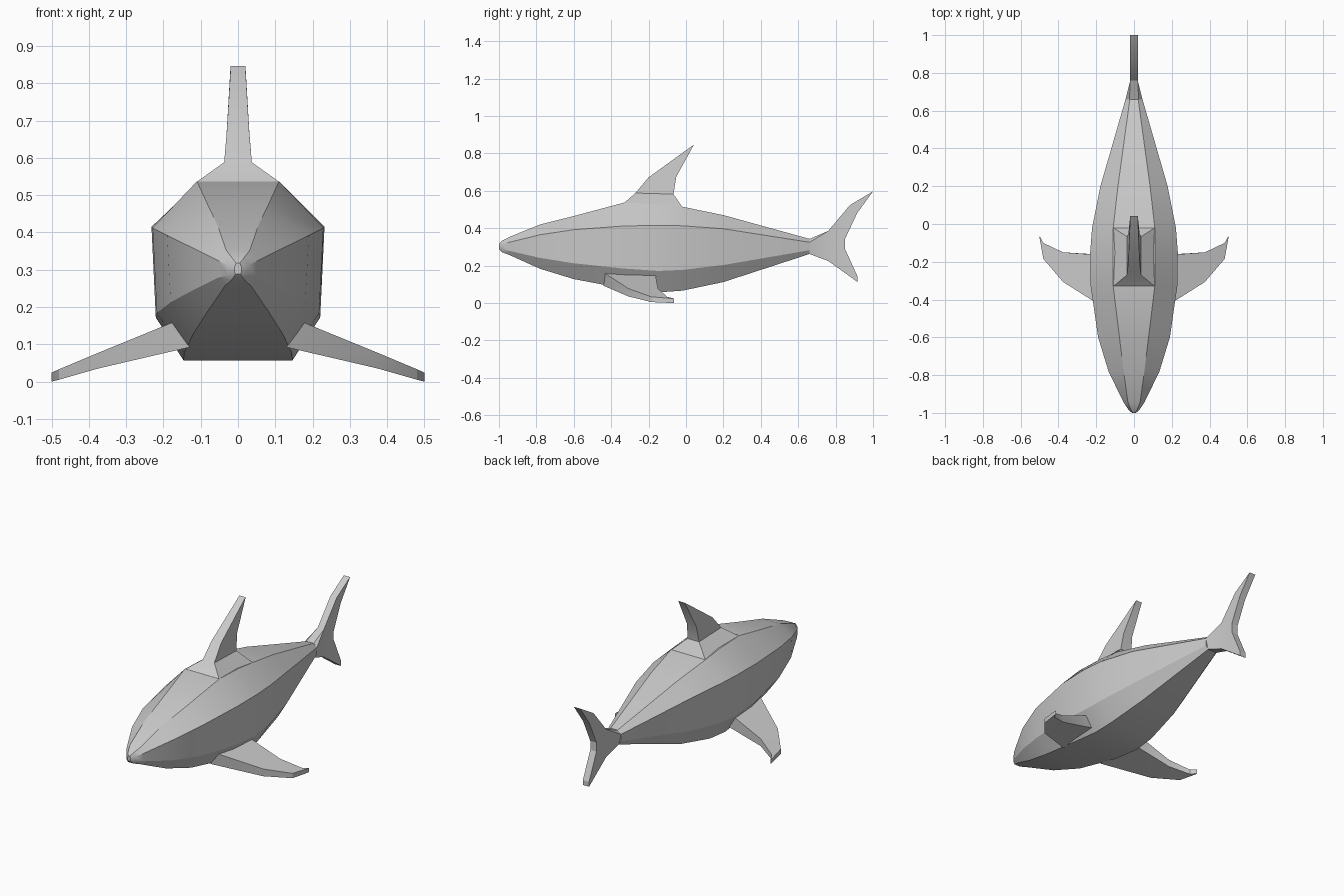
import bpy, bmesh

if "Cube" in bpy.data.objects:
    bpy.data.objects.remove(bpy.data.objects["Cube"])


def finish(name, verts, faces, angle=0.6):
    me = bpy.data.meshes.new(name)
    me.from_pydata(verts, [], faces)
    bm = bmesh.new()
    bm.from_mesh(me)
    bmesh.ops.remove_doubles(bm, verts=bm.verts, dist=0.0005)
    bmesh.ops.recalc_face_normals(bm, faces=bm.faces)
    bm.to_mesh(me)
    bm.free()
    ob = bpy.data.objects.new(name, me)
    bpy.context.collection.objects.link(ob)
    bpy.ops.object.select_all(action='DESELECT')
    bpy.context.view_layer.objects.active = ob
    ob.select_set(True)
    bpy.ops.object.shade_smooth_by_angle(angle=angle)
    return ob


def loft(name, rings, angle=0.6):
    n = len(rings[0])
    verts = [v for r in rings for v in r]
    faces = [(k * n + i, k * n + (i + 1) % n, (k + 1) * n + (i + 1) % n, (k + 1) * n + i)
             for k in range(len(rings) - 1) for i in range(n)]
    faces += [tuple(range(n)), tuple(range(len(verts) - n, len(verts)))]
    return finish(name, verts, faces, angle)


# Body: y, top half width, top z, ridge half width, ridge z, belly z
stations = [
    (-1.0, .005, .318, .010, .305, .288),
    (-.985, .016, .332, .028, .312, .272),
    (-.945, .032, .353, .055, .325, .257),
    (-.78, .055, .42, .135, .365, .183),
    (-.60, .077, .465, .19, .392, .128),
    (-.33, .11, .537, .229, .412, .077),
    (-.15, .11, .53, .232, .415, .057),
    (-.02, .11, .515, .222, .413, .066),
    (.20, .085, .47, .178, .397, .112),
    (.66, .022, .343, .045, .325, .262),
]
rings = []
for y, tw, tz, w, rz, bz in stations:
    half = [(tw, tz), (w, rz), (w * .95, rz - (rz - bz) * .68), (w * .63, bz)]
    rings.append([(x, y, z) for x, z in half] + [(-x, y, z) for x, z in reversed(half)])
loft("body", rings, 0.5)


# Dorsal fin with flared base
def slab(hw, y0, z0, y1, z1):
    return [(-hw, y0, z0), (hw, y0, z0), (hw, y1, z1), (-hw, y1, z1)]


loft("dorsal_fin", [
    slab(.11, -.33, .536, -.02, .514),
    slab(.037, -.27, .588, -.067, .582),
    slab(.03, -.20, .672, -.052, .675),
    slab(.02, .03, .838, .042, .846),
], 0.4)

# Tail fin: y, z, half thickness around a crescent outline
pts = [(.66, .343, .024), (.66, .262, .03), (.76, .385, .02), (.76, .225, .02),
       (.85, .342, .02), (.85, .29, .02), (.877, .524, .02), (.915, .48, .02),
       (1.0, .597, .02), (.918, .112, .02), (.918, .14, .02), (.66, .325, .045)]
cells = [(0, 11, 2), (11, 1, 3, 2), (2, 3, 5, 4), (2, 4, 7, 6), (6, 7, 8), (3, 9, 10, 5)]
outline = [0, 2, 6, 8, 7, 4, 5, 10, 9, 3, 1, 11]
n = len(pts)
verts = [(s * h, y, z) for s in (1, -1) for y, z, h in pts]
faces = [c for c in cells] + [tuple(i + n for i in reversed(c)) for c in cells]
closed = outline[:11]
faces += [(a, b, b + n, a + n) for a, b in zip(closed[:-1], closed[1:])]
faces += [(1, 11, 11 + n, 1 + n), (11, 0, n, 11 + n)]
finish("tail_fin", verts, faces, 0.4)

# Pectoral fins: top x, bottom x, leading y, trailing y, top z, bottom z
fin = [
    (.165, .13, -.44, -.165, .163, .092),
    (.375, .375, -.307, -.15, .077, .035),
    (.48, .48, -.185, -.10, .033, .005),
    (.50, .50, -.075, -.063, .024, .0),
]
for side, label in ((1, "right"), (-1, "left")):
    loft(label + "_pectoral_fin", [
        [(side * xt, a, zt), (side * xt, b, zt), (side * xb, b, zb), (side * xb, a, zb)]
        for xt, xb, a, b, zt, zb in fin], 0.4)
